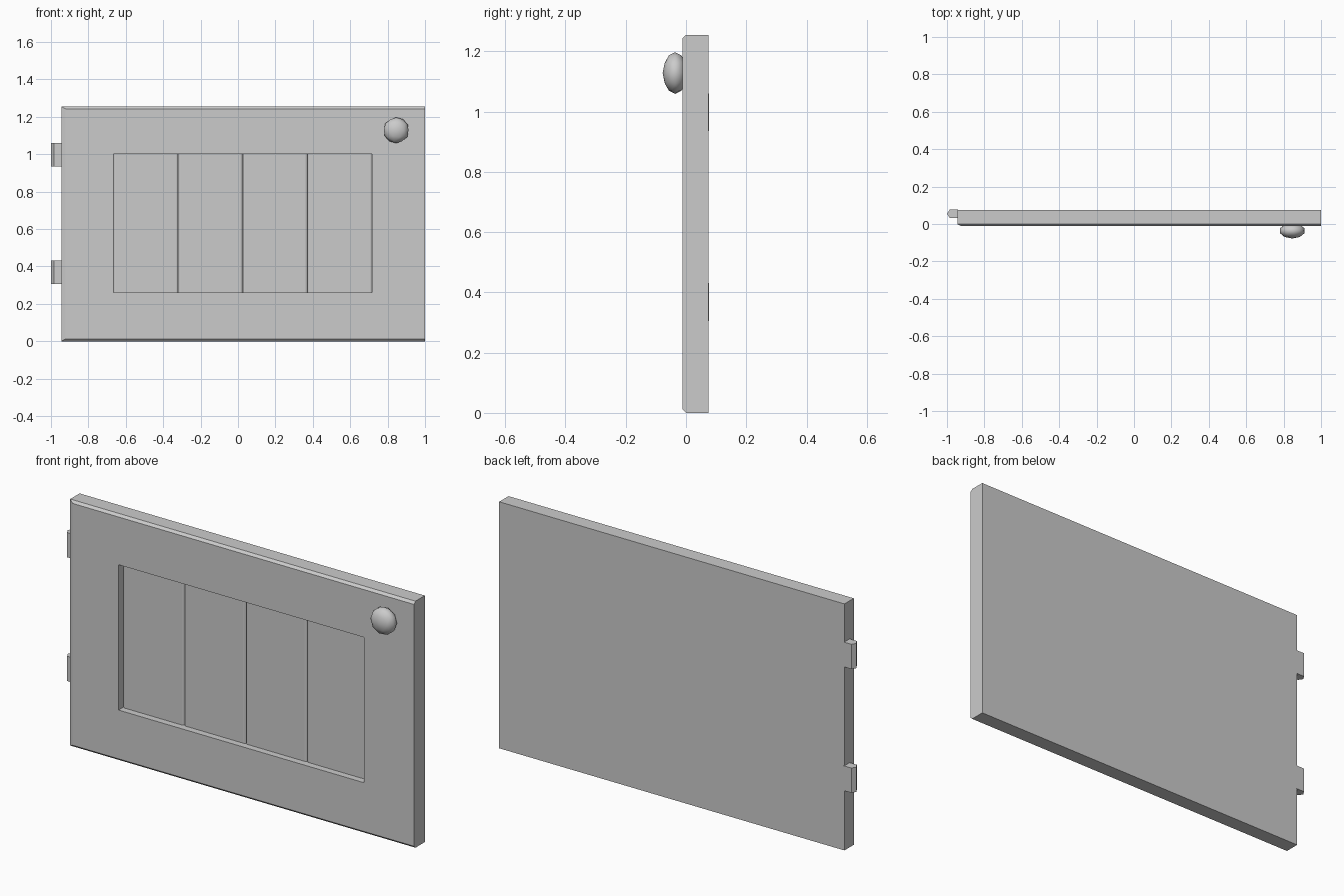
import bpy, bmesh, math

if "Cube" in bpy.data.objects:
    bpy.data.objects.remove(bpy.data.objects["Cube"])


def add_mesh(name, bm):
    bmesh.ops.recalc_face_normals(bm, faces=bm.faces[:])
    mesh = bpy.data.meshes.new(name)
    bm.to_mesh(mesh)
    bm.free()
    obj = bpy.data.objects.new(name, mesh)
    bpy.context.collection.objects.link(obj)
    return obj


def prism(name, profile, z0, z1):
    """Extrude an (x, y) outline from z0 to z1."""
    bm = bmesh.new()
    face = bm.faces.new([bm.verts.new((x, y, z0)) for x, y in profile])
    top = bmesh.ops.extrude_face_region(bm, geom=[face])["geom"]
    verts = [v for v in top if isinstance(v, bmesh.types.BMVert)]
    bmesh.ops.translate(bm, vec=(0, 0, z1 - z0), verts=verts)
    return add_mesh(name, bm)


def rect(x0, x1, y0, y1):
    return [(x0, y0), (x1, y0), (x1, y1), (x0, y1)]


# Door slab: front edges chamfered at left, top and bottom
LEFT, RIGHT, TOP = -0.945, 1.0, 1.255
bm = bmesh.new()
loops = []
for y, dx, dz in ((0.075, 0, 0), (0.0, 0, 0), (-0.012, 0.022, 0.012)):
    loops.append([bm.verts.new(p) for p in (
        (LEFT + dx, y, dz), (RIGHT, y, dz),
        (RIGHT, y, TOP - dz), (LEFT + dx, y, TOP - dz))])
for a, b in zip(loops, loops[1:]):
    for i in range(4):
        j = (i + 1) % 4
        bm.faces.new((a[i], a[j], b[j], b[i]))
bm.faces.new(loops[0])
bm.faces.new(loops[-1])
door = add_mesh("door_slab", bm)

# Recessed window in the door front
PX0, PX1, PZ0, PZ1 = -0.665, 0.717, 0.26, 1.0
FLOOR = 0.036
cutter = prism("recess_cutter", rect(PX0, PX1, -0.1, FLOOR), PZ0, PZ1)
mod = door.modifiers.new("recess", "BOOLEAN")
mod.operation = "DIFFERENCE"
mod.solver = "EXACT"
mod.object = cutter
bpy.context.view_layer.objects.active = door
bpy.ops.object.modifier_apply(modifier="recess")
bpy.data.objects.remove(cutter)

# Four planks with rounded vertical edges
FACE, R = 0.022, 0.012
width = (PX1 - PX0) / 4
for k in range(4):
    x0 = PX0 + k * width
    x1 = x0 + width
    arc = [i * math.pi / 6 for i in range(4)]
    profile = [(x0 + R - R * math.cos(a), FACE + R - R * math.sin(a)) for a in arc]
    profile += [(x1 - R + R * math.sin(a), FACE + R - R * math.cos(a)) for a in arc]
    profile += [(x1, FLOOR + 0.004), (x0, FLOOR + 0.004)]
    prism(f"plank_{k + 1}", profile, PZ0, PZ1)

# Hinges on the left edge
hinge = [(-1.0, 0.055), (-0.985, 0.077), (-0.94, 0.077), (-0.94, 0.033), (-0.985, 0.033)]
for name, z in (("lower_hinge", 0.305), ("upper_hinge", 0.935)):
    prism(name, hinge, z, z + 0.126)

# Knob: flattened ball
bpy.ops.mesh.primitive_ico_sphere_add(subdivisions=2, radius=1, location=(0.846, -0.036, 1.128))
knob = bpy.context.object
knob.name = "knob"
knob.scale = (0.069, 0.0415, 0.069)
bpy.ops.object.transform_apply(location=False, rotation=False, scale=True)
bpy.ops.object.shade_smooth()
